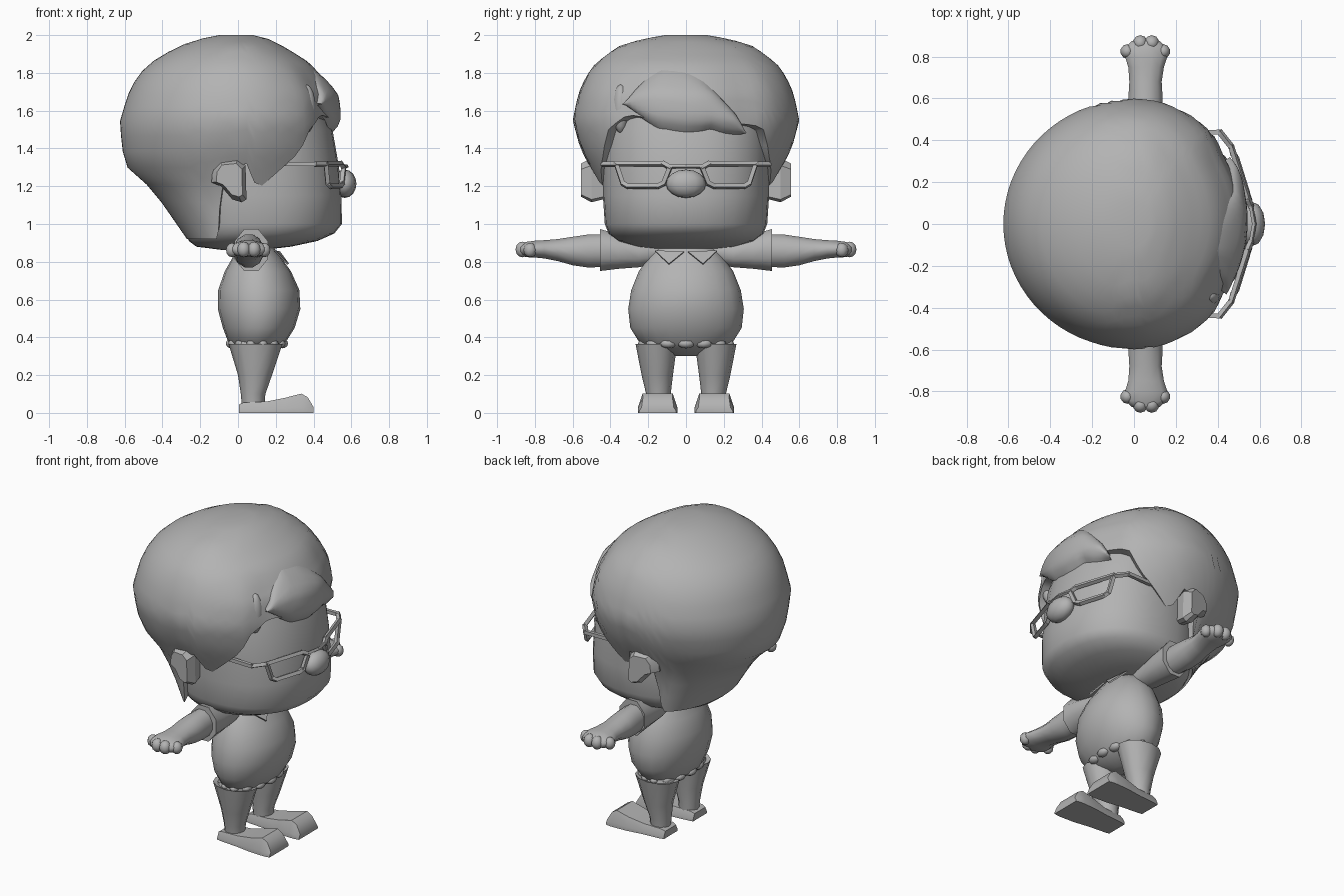
import bpy, bmesh, math
from mathutils import Vector

if "Cube" in bpy.data.objects:
    bpy.data.objects.remove(bpy.data.objects["Cube"])

grey = bpy.data.materials.new("plain grey")
grey.diffuse_color = (0.45, 0.45, 0.45, 1)
grey.use_nodes = True
grey.node_tree.nodes["Principled BSDF"].inputs["Base Color"].default_value = grey.diffuse_color


def finish(name, bm, angle=40):
    bmesh.ops.remove_doubles(bm, verts=bm.verts, dist=0.0004)
    bmesh.ops.recalc_face_normals(bm, faces=bm.faces)
    me = bpy.data.meshes.new(name)
    bm.to_mesh(me)
    bm.free()
    ob = bpy.data.objects.new(name, me)
    bpy.context.collection.objects.link(ob)
    me.materials.append(grey)
    bpy.ops.object.select_all(action='DESELECT')
    ob.select_set(True)
    bpy.context.view_layer.objects.active = ob
    bpy.ops.object.shade_smooth_by_angle(angle=math.radians(angle))
    return ob


def add_loft(bm, rings):
    """Skin closed rings and cap both ends."""
    vs = [[bm.verts.new(p) for p in r] for r in rings]
    n = len(vs[0])
    for a, b in zip(vs, vs[1:]):
        for i in range(n):
            j = (i + 1) % n
            bm.faces.new((a[i], a[j], b[j], b[i]))
    bm.faces.new(vs[0])
    bm.faces.new(vs[-1])


def loft(name, rings, angle=40):
    bm = bmesh.new()
    add_loft(bm, rings)
    return finish(name, bm, angle)


def flat_ring(z, x0, x1, hw, cy=0, n=20, e=2.0):
    """Horizontal superellipse between x0 and x1."""
    cx, rx, out = (x0 + x1) / 2, (x1 - x0) / 2, []
    for i in range(n):
        a = 2 * math.pi * i / n
        c, s = math.cos(a), math.sin(a)
        out.append((cx + rx * math.copysign(abs(c) ** (2 / e), c),
                    cy + hw * math.copysign(abs(s) ** (2 / e), s), z))
    return out


def side_ring(y, cx, cz, rx, rz, n=8):
    """Ring across the sideways axis."""
    return [(cx + rx * math.cos(2 * math.pi * (i + .5) / n), y,
             cz + rz * math.sin(2 * math.pi * (i + .5) / n)) for i in range(n)]


def ball(bm, c, r, seg=12, rows=8):
    res = bmesh.ops.create_uvsphere(bm, u_segments=seg, v_segments=rows, radius=1)
    for v in res['verts']:
        v.co = Vector((c[0] + v.co.x * r[0], c[1] + v.co.y * r[1], c[2] + v.co.z * r[2]))


def bar(bm, path, w=0.011, closed=False):
    """Square bar along a path."""
    pts = [Vector(p) for p in path]
    n = len(pts)
    for i in range(n if closed else n - 1):
        a, b = pts[i], pts[(i + 1) % n]
        d = (b - a).normalized()
        u = d.cross(Vector((0.9, 0, 0.43)) if abs(d.x) < .8 else Vector((0, 0, 1))).normalized() * w
        v = d.cross(u).normalized() * w
        add_loft(bm, [[p + u + v, p - u + v, p - u - v, p + u - v]
                      for p in (a - d * w * .6, b + d * w * .6)])


def lerp(table, k):
    """Interpolate rows of a table by their first value."""
    for a, b in zip(table, table[1:]):
        if a[0] <= k <= b[0]:
            f = (k - a[0]) / (b[0] - a[0])
            return [p + (q - p) * f for p, q in zip(a[1:], b[1:])]
    return list((table[0] if k < table[0][0] else table[-1])[1:])


# Head: height, back, front, half width
HEAD = [(.862, -.08, .12, .12), (.88, -.22, .28, .27), (.91, -.26, .42, .36),
        (.95, -.28, .51, .41), (1.0, -.3, .55, .43), (1.15, -.3, .548, .44),
        (1.3, -.3, .535, .44), (1.5, -.3, .5, .44), (1.7, -.3, .42, .4)]
loft("head", [flat_ring(*r, n=32, e=2.25) for r in HEAD], 50)

# Hair volume: height, back, front, half width
HAIR = [(.92, .27, .40, .425), (1.05, .36, .44, .43), (1.2, .465, .49, .455),
        (1.25, .57, .505, .48), (1.4, .615, .53, .56), (1.55, .625, .55, .6),
        (1.69, .58, .525, .57), (1.78, .535, .46, .53), (1.85, .47, .39, .48),
        (1.94, .32, .24, .36), (1.98, .2, .16, .23), (2.0, .1, .08, .11)]
# Hairline: angle from the front in degrees, lowest height
LINE = [(-180, .92), (-112, .92), (-103, 1.12), (-97, 1.28), (-85, 1.32), (-78, 1.18),
        (-52, 1.38), (-45, 1.5), (-33, 1.58), (0, 1.53), (33, 1.53), (40, 1.52),
        (45, 1.5), (52, 1.38), (78, 1.18), (85, 1.32), (97, 1.28), (103, 1.12),
        (112, .92), (180, .92)]


def hair_point(deg, z, f=1.0):
    back, front, hw = lerp(HAIR, z)
    c, s = math.cos(math.radians(deg)), math.sin(math.radians(deg))
    return (f * (front if c > 0 else back) * c, f * hw * s, z)


bm = bmesh.new()
COLS, ROWS = 72, 16
rings = []
for r in range(ROWS + 1):
    ring = []
    for i in range(COLS):
        deg = -180 + 360 * i / COLS
        z = 2 - (2 - lerp(LINE, deg)[0]) * (r / ROWS) ** 1.5
        dip = .05 * max(0, min(1, (48 - abs(deg)) / 15)) * max(0, min(1, (1.9 - z) / .15))
        ring.append(hair_point(deg, z, 1 - dip))
    rings.append(ring)
rings.append([(x * .02, y * .02, 1.45) for x, y, z in rings[-1]])
add_loft(bm, rings)
finish("hair", bm, 45)

# Swept fringe: angle, lower edge, upper edge
FRINGE = [(-35, 1.63, 1.64), (-28, 1.575, 1.75), (-15, 1.50, 1.86), (0, 1.475, 1.84),
          (10, 1.485, 1.78), (14, 1.50, 1.74), (20, 1.475, 1.68), (27, 1.468, 1.6),
          (33, 1.475, 1.49)]
bm = bmesh.new()
grid = []
for i in range(25):
    deg = -35 + 68 * i / 24
    lo, hi = lerp(FRINGE, deg)
    row = []
    for k in range(10):
        v = k / 9
        row.append(bm.verts.new(hair_point(deg, lo + (hi - lo) * v,
                                           .91 + .10 * math.sin(math.pi * v) ** .5)))
    grid.append(row)
for a, b in zip(grid, grid[1:]):
    for k in range(9):
        bm.faces.new((a[k], b[k], b[k + 1], a[k + 1]))
    bm.faces.new((a[0], a[9], b[9], b[0]))
finish("fringe", bm, 50)

bm = bmesh.new()
ball(bm, (.36, -.345, 1.61), (.052, .045, .13))
finish("side_lock", bm, 60)

# Nose
bm = bmesh.new()
ball(bm, (.565, 0, 1.213), (.062, .106, .075), 12, 8)
finish("nose", bm, 60)

# Glasses
bm = bmesh.new()
for s in (-1, 1):
    bar(bm, [(.56, s * .085, 1.30), (.545, s * .12, 1.32), (.465, s * .37, 1.32),
             (.475, s * .335, 1.215), (.49, s * .31, 1.20), (.54, s * .15, 1.20),
             (.55, s * .12, 1.215)], closed=True)
    bar(bm, [(.465, s * .37, 1.317), (.41, s * .44, 1.317), (.24, s * .435, 1.317)])
bar(bm, [(.56, -.085, 1.305), (.575, 0, 1.305), (.56, .085, 1.305)], .008)
finish("glasses", bm, 30)

# Ears
EAR = [(-.1, 1.34), (0, 1.35), (.04, 1.31), (.045, 1.13), (.02, 1.115), (-.03, 1.13),
       (-.09, 1.2), (-.14, 1.22), (-.135, 1.29)]
for s, side in ((-1, "right"), (1, "left")):
    loft(side + "_ear", [[(-.04 + (x + .04) * k, s * (y + .2 * min(0, x)), 1.23 + (z - 1.23) * k)
                          for x, z in EAR] for y, k in ((.41, .8), (.5, 1), (.555, .75))], 30)

# Torso with a wavy hem: height, back, front, half width
BODY = [(.30, .05, .14, .05), (.34, -.02, .22, .19), (.37, -.05, .25, .245),
        (.45, -.08, .30, .295), (.55, -.107, .33, .306), (.65, -.105, .325, .29),
        (.75, -.07, .28, .25), (.82, -.03, .23, .20), (.9, 0, .17, .13)]
loft("torso", [flat_ring(*r, n=20) for r in BODY], 50)

# Collar points
bm = bmesh.new()
for s in (-1, 1):
    tri = [(.215, s * .01, .85), (.262, s * .09, .785), (.19, s * .165, .855)]
    add_loft(bm, [tri, [(x + .008, y, z + .005) for x, y, z in tri]])
finish("collar", bm, 30)

# Arm sections: sideways position, centre x, centre z, radii
ARM = [(.40, .06, .86, .075, .09), (.52, .057, .857, .082, .09), (.6, .055, .857, .085, .078),
       (.68, .055, .862, .08, .06), (.75, .058, .866, .088, .05), (.80, .058, .867, .105, .046),
       (.845, .056, .865, .10, .042), (.875, .056, .864, .07, .03)]
SLEEVE = [(.12, .07, .85, .06, .06), (.25, .07, .845, .085, .08), (.36, .07, .855, .095, .10),
          (.455, .07, .862, .097, .12), (.455, .07, .862, .075, .095)]
for s, side in ((-1, "right"), (1, "left")):
    bm = bmesh.new()
    add_loft(bm, [side_ring(s * r[0], *r[1:], n=12) for r in ARM])
    for x, y, z, r in ((-.032, .825, .862, .033), (.03, .865, .865, .036),
                       (.085, .865, .865, .036), (.14, .825, .862, .033)):
        ball(bm, (x, s * y, z), (r, r * 1.05, r * 1.15), 10, 6)
    finish(side + "_arm", bm, 60)
    loft(side + "_sleeve", [side_ring(s * r[0], *r[1:]) for r in SLEEVE], 50)

    # Trouser leg: height, back, front, half width, centre y
    LEG = [(.04, .02, .14, .06, .145), (.1, .015, .145, .065, .146), (.2, 0, .18, .083, .152),
           (.365, -.05, .235, .11, .157), (.355, -.02, .2, .085, .157), (.42, 0, .18, .07, .15)]
    loft(side + "_leg", [flat_ring(z, a, b, w, s * cy, 12) for z, a, b, w, cy in LEG], 45)

    # Shoe: position along foot, height, half width at sole, half width on top
    SHOE = [(.005, .045, .07, .055), (.03, .055, .075, .06), (.15, .06, .085, .065),
            (.25, .08, .1, .078), (.335, .102, .104, .08), (.37, .082, .104, .078),
            (.4, .03, .098, .085)]
    loft(side + "_shoe", [[(x, s * (.15 + y), z) for y, z in
                           ((-w, 0), (w, 0), (w, h * .3), (t, h), (-t, h), (-w, h * .3))]
                          for x, h, w, t in SHOE], 35)

# Scalloped shirt hem
bm = bmesh.new()
for i in range(14):
    a = 2 * math.pi * i / 14
    ball(bm, (.1 + .135 * math.cos(a), .215 * math.sin(a), .367), (.03, .045, .025), 8, 6)
finish("shirt_hem", bm, 60)
